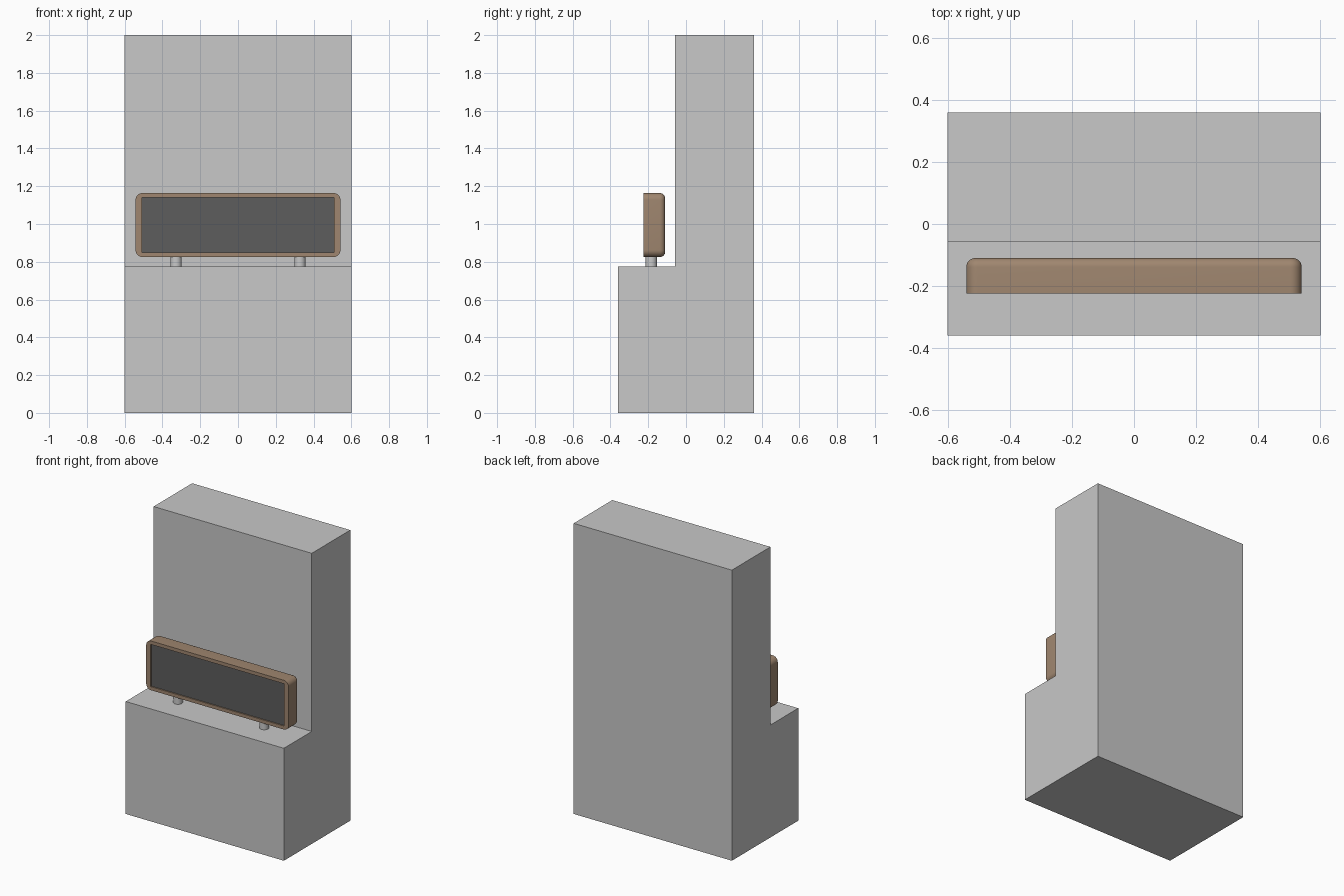
import bpy
import bmesh
from mathutils import Vector

cube = bpy.data.objects.get("Cube")
if cube:
    bpy.data.objects.remove(cube, do_unlink=True)


def material(name, r, g, b):
    mat = bpy.data.materials.new(name)
    mat.use_nodes = True
    mat.diffuse_color = (r, g, b, 1)
    mat.node_tree.nodes["Principled BSDF"].inputs["Base Color"].default_value = (r, g, b, 1)
    return mat


grey = material("light grey", 0.58, 0.58, 0.58)
brown = material("brown wood", 0.35, 0.24, 0.16)
dark = material("dark grey", 0.11, 0.11, 0.11)


def finish(name, bm, mat, smooth=False):
    bmesh.ops.recalc_face_normals(bm, faces=bm.faces)
    mesh = bpy.data.meshes.new(name)
    bm.to_mesh(mesh)
    bm.free()
    mesh.materials.append(mat)
    obj = bpy.data.objects.new(name, mesh)
    bpy.context.collection.objects.link(obj)
    if smooth:
        bpy.ops.object.select_all(action="DESELECT")
        obj.select_set(True)
        bpy.context.view_layer.objects.active = obj
        bpy.ops.object.shade_smooth_by_angle(angle=0.6)
    return obj


def box(low, high):
    low, high = Vector(low), Vector(high)
    bm = bmesh.new()
    bmesh.ops.create_cube(bm, size=1)
    bmesh.ops.scale(bm, vec=high - low, verts=bm.verts)
    bmesh.ops.translate(bm, vec=(low + high) / 2, verts=bm.verts)
    return bm


# Stepped body: side profile extruded across the width
W, D, STEP_Y, STEP_Z = 0.602, 0.361, -0.058, 0.774
profile = [(-D, 0), (D, 0), (D, 2), (STEP_Y, 2), (STEP_Y, STEP_Z), (-D, STEP_Z)]
bm = bmesh.new()
side = bm.faces.new([bm.verts.new((-W, y, z)) for y, z in profile])
ext = bmesh.ops.extrude_face_region(bm, geom=[side])
bmesh.ops.translate(bm, vec=(2 * W, 0, 0),
                    verts=[v for v in ext["geom"] if isinstance(v, bmesh.types.BMVert)])
finish("stepped_body", bm, grey)

# Cabinet: rounded corners, then a rounded back rim
FRONT, BACK = -0.224, -0.11
bm = box((-0.542, FRONT, 0.825), (0.542, BACK, 1.164))
corners = [e for e in bm.edges if abs(e.verts[0].co.y - e.verts[1].co.y) > 0.01]
bmesh.ops.bevel(bm, geom=corners, offset=0.037, segments=8, profile=0.5, affect="EDGES")
rim = [e for e in bm.edges if all(v.co.y > BACK - 0.001 for v in e.verts)]
bmesh.ops.bevel(bm, geom=rim, offset=0.029, segments=8, profile=0.5, affect="EDGES")
cabinet = finish("cabinet", bm, brown)

# Shallow rectangular recess in the cabinet front
RECESS = FRONT + 0.01
cutter = finish("recess_cutter", box((-0.508, FRONT - 0.05, 0.849), (0.508, RECESS, 1.14)), brown)
cutter.hide_render = True
bpy.context.view_layer.objects.active = cabinet
cut = cabinet.modifiers.new("recess", "BOOLEAN")
cut.operation, cut.solver, cut.object = "DIFFERENCE", "EXACT", cutter
bpy.ops.object.modifier_apply(modifier=cut.name)
bpy.data.objects.remove(cutter, do_unlink=True)
bpy.ops.object.select_all(action="DESELECT")
cabinet.select_set(True)
bpy.ops.object.shade_smooth_by_angle(angle=0.6)

# Dark front panel lying in the recess
finish("front_panel", box((-0.508, RECESS - 0.002, 0.849), (0.508, RECESS + 0.002, 1.14)), dark)

# Two round feet
for name, x in (("right_foot", -0.328), ("left_foot", 0.328)):
    bm = bmesh.new()
    bmesh.ops.create_cone(bm, cap_ends=True, segments=32, radius1=0.03, radius2=0.03, depth=0.055)
    bmesh.ops.translate(bm, vec=(x, -0.184, STEP_Z + 0.0265), verts=bm.verts)
    finish(name, bm, grey, smooth=True)
